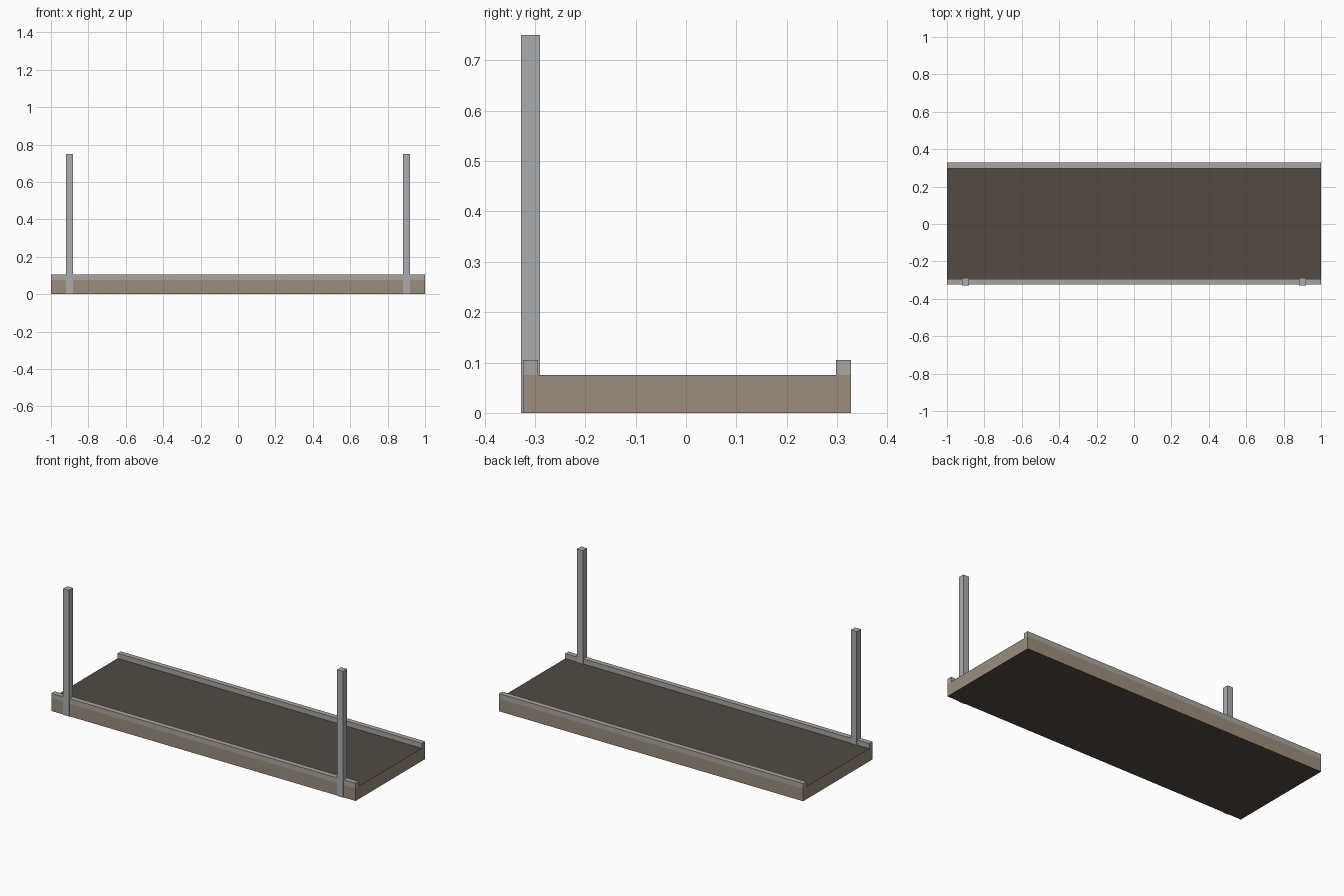
import bpy, bmesh

if "Cube" in bpy.data.objects:
    bpy.data.objects.remove(bpy.data.objects["Cube"])


def material(name, rgb):
    m = bpy.data.materials.new(name)
    m.diffuse_color = (*rgb, 1)
    m.use_nodes = True
    m.node_tree.nodes["Principled BSDF"].inputs["Base Color"].default_value = m.diffuse_color
    return m


tan = material("side_tan", (0.33, 0.27, 0.20))
dark = material("deck_dark", (0.085, 0.07, 0.055))
rail_grey = material("rail_grey", (0.40, 0.38, 0.34))
steel = material("post_steel", (0.40, 0.42, 0.44))


def box(name, lo, hi, *mats):
    bm = bmesh.new()
    bmesh.ops.create_cube(bm, size=1)
    for v in bm.verts:
        v.co = [lo[i] if v.co[i] < 0 else hi[i] for i in range(3)]
    bm.normal_update()
    # a second material goes on the top and bottom faces
    if len(mats) > 1:
        for f in bm.faces:
            f.material_index = int(abs(f.normal.z) > 0.5)
    me = bpy.data.meshes.new(name)
    bm.to_mesh(me)
    bm.free()
    for m in mats:
        me.materials.append(m)
    ob = bpy.data.objects.new(name, me)
    bpy.context.collection.objects.link(ob)
    return ob


# Platform slab: tan edges, dark top and underside
Y0, Y1, H = -0.324, 0.328, 0.075
box("deck", (-1, Y0, 0), (1, Y1, H), tan, dark)

# Raised kerbs along both long edges
box("front_rail", (-1, Y0, H), (1, Y0 + 0.03, 0.105), rail_grey)
box("back_rail", (-1, Y1 - 0.03, H), (1, Y1, 0.105), rail_grey)

# Uprights at the front edge
for side, x in (("left", -0.9), ("right", 0.9)):
    box(side + "_post", (x - 0.019, -0.328, 0), (x + 0.019, -0.29, 0.75), steel)
